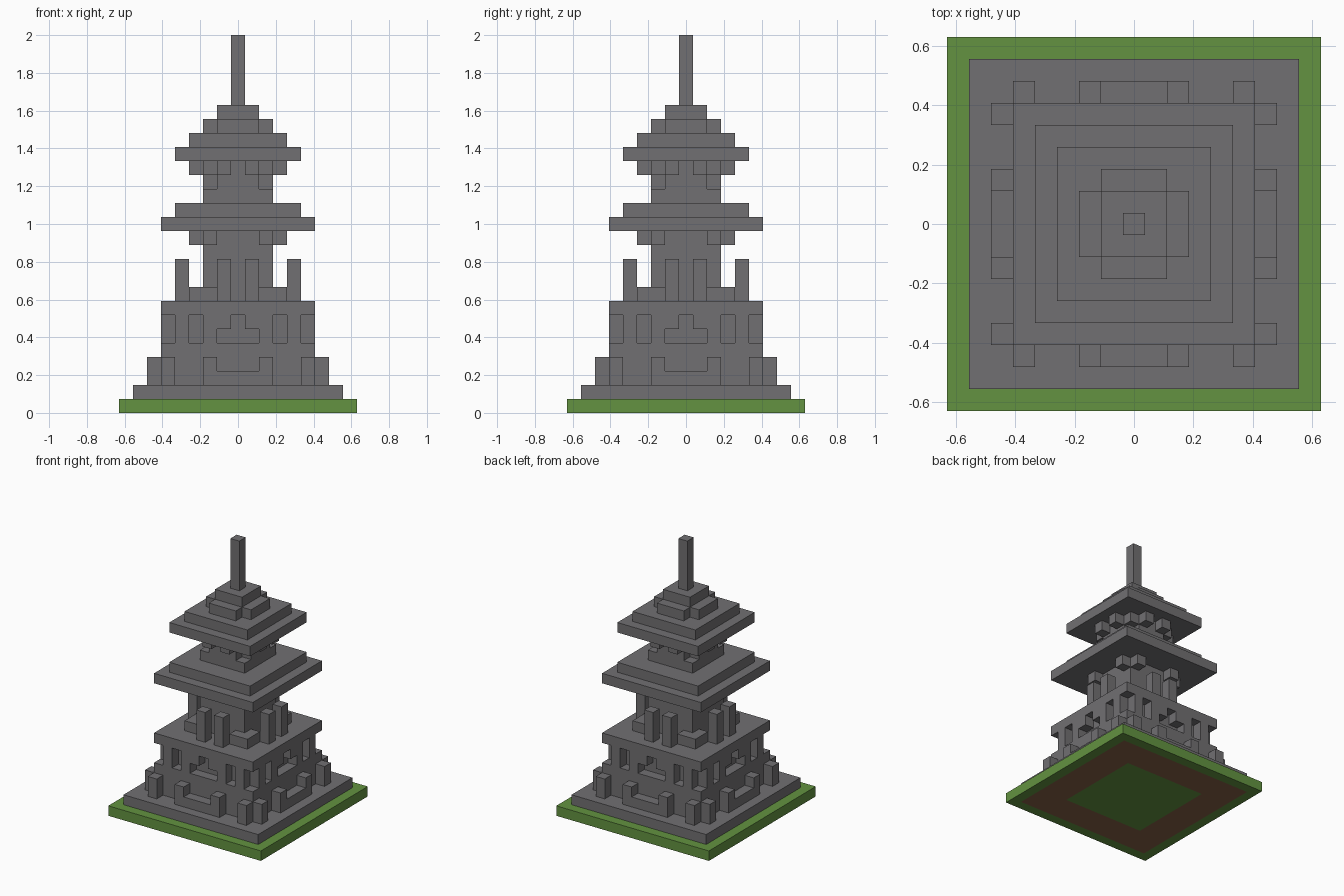
import bpy
import bmesh
from mathutils import Vector

cube = bpy.data.objects.get("Cube")
if cube:
    bpy.data.objects.remove(cube, do_unlink=True)

U = 2 / 27  # edge of one building block


def material(name, rgb):
    m = bpy.data.materials.new(name)
    m.use_nodes = True
    m.diffuse_color = (*rgb, 1)
    m.node_tree.nodes["Principled BSDF"].inputs["Base Color"].default_value = (*rgb, 1)
    return m


STONE = material("grey stone", (0.165, 0.16, 0.168))
GRASS = material("grass green", (0.125, 0.29, 0.052))
DIRT = material("dirt brown", (0.238, 0.115, 0.06))


def block(x, y, z):
    """Set of cells between inclusive index ranges."""
    return {(i, j, k) for i in range(x[0], x[1] + 1)
            for j in range(y[0], y[1] + 1) for k in range(z[0], z[1] + 1)}


def square(r, low, high=None):
    """Centred square of cells, reaching r cells from the middle."""
    return block((-r, r), (-r, r), (low, low if high is None else high))


def four(cells):
    """Repeat cells on all four sides."""
    out = set()
    for _ in range(4):
        out |= cells
        cells = {(-j, i, k) for i, j, k in cells}
    return out


def mirrored(x, y, z):
    """Block on the front side, mirrored left to right, on all four sides."""
    cells = block(x, y, z)
    return four(cells | {(-i, j, k) for i, j, k in cells})


def part(name, cells, mat):
    """Mesh the outside of a set of cells."""
    bm = bmesh.new()
    for c in cells:
        for axis in range(3):
            for sign in (-1, 1):
                n = [0, 0, 0]
                n[axis] = sign
                if tuple(a + b for a, b in zip(c, n)) in cells:
                    continue
                n = Vector(n)
                a = Vector((0, 0, 0))
                a[(axis + 1) % 3] = 1
                b = n.cross(a)
                mid = Vector(c) + Vector((0, 0, 0.5)) + n / 2
                corners = (-a - b, a - b, a + b, b - a)
                bm.faces.new([bm.verts.new((mid + v / 2) * U) for v in corners])
    bmesh.ops.remove_doubles(bm, verts=bm.verts[:], dist=U / 100)
    bmesh.ops.dissolve_limit(bm, angle_limit=0.02, verts=bm.verts[:], edges=bm.edges[:])
    mesh = bpy.data.meshes.new(name)
    bm.to_mesh(mesh)
    bm.free()
    mesh.materials.append(mat)
    obj = bpy.data.objects.new(name, mesh)
    bpy.context.collection.objects.link(obj)


# Ground: grass rim, buried dirt band, grass centre
part("grass_rim", square(8, 0) - square(7, 0), GRASS)
part("dirt_band", square(7, 0) - square(4, 0), DIRT)
part("grass_centre", square(4, 0), GRASS)
part("platform", square(7, 1), STONE)

# Fence around the hall: corner posts, and a low rail between two posts
part("fence_corner_posts", mirrored((5, 5), (-6, -6), (2, 3)), STONE)
part("fence_rails", four(block((-2, 2), (-6, -6), (2, 2)))
     | mirrored((2, 2), (-6, -6), (2, 3)), STONE)

# Lower hall with open corners, slit windows and stepped windows
openings = mirrored((5, 5), (-5, -5), (5, 6))
openings |= mirrored((3, 3), (-5, -5), (5, 6))
openings |= four(block((-1, 1), (-5, -5), (5, 5)) | block((0, 0), (-5, -5), (6, 6)))
part("lower_hall", square(5, 2, 7) - openings, STONE)

# Tower core, notched at the corners below the top roof
part("tower_core", square(2, 8, 17) - mirrored((2, 2), (-2, -2), (16, 16)), STONE)

# Terrace: pairs of tall posts, and low corner blocks around the core
part("terrace_posts", mirrored((1, 1), (-4, -4), (8, 10)), STONE)
part("terrace_corner_blocks",
     mirrored((2, 3), (-3, -2), (8, 8)) - square(2, 8), STONE)

# Middle roof on brackets
part("middle_roof_brackets", mirrored((2, 2), (-3, -3), (12, 12)), STONE)
part("middle_roof", square(5, 13) | square(4, 14), STONE)

# Top roof on brackets, stepping up to the spire
part("top_roof_brackets", mirrored((1, 1), (-3, -3), (17, 17)), STONE)
cross = four(block((-1, 1), (-2, 0), (20, 20)))
part("top_roof", square(4, 18) | square(3, 19) | cross | square(1, 21), STONE)
part("spire", square(0, 22, 26), STONE)
